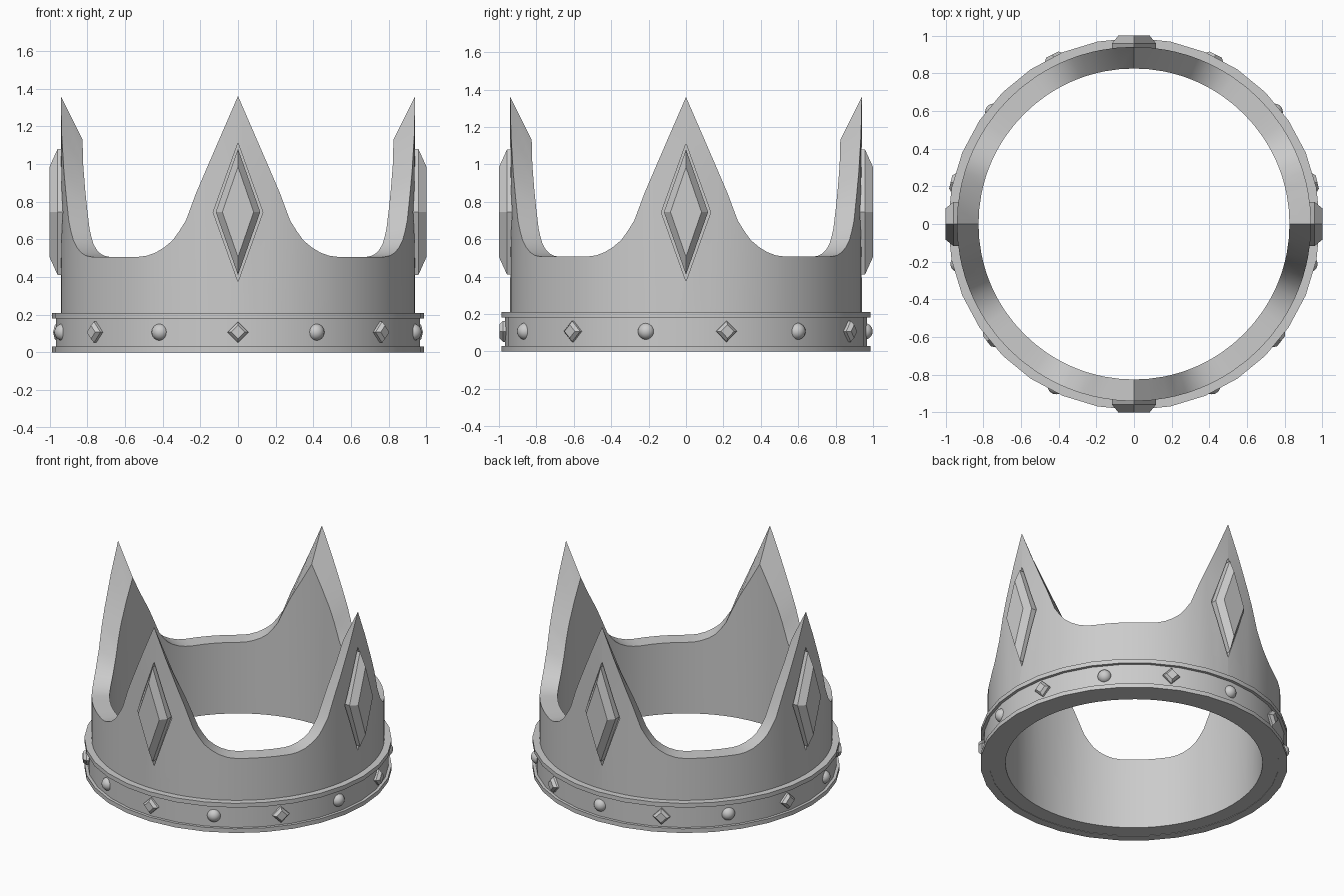
import bpy, bmesh, math
from mathutils import Matrix, Vector

if "Cube" in bpy.data.objects:
    bpy.data.objects.remove(bpy.data.objects["Cube"])

R_OUT, R_IN = 0.94, 0.825


def finish(name, bm, angle=None):
    bmesh.ops.recalc_face_normals(bm, faces=bm.faces[:])
    me = bpy.data.meshes.new(name)
    bm.to_mesh(me)
    bm.free()
    ob = bpy.data.objects.new(name, me)
    bpy.context.collection.objects.link(ob)
    if angle:
        bpy.ops.object.select_all(action='DESELECT')
        bpy.context.view_layer.objects.active = ob
        ob.select_set(True)
        bpy.ops.object.shade_smooth_by_angle(angle=math.radians(angle))
    return ob


def revolve(columns, bm):
    """Join a closed ring of closed cross-sections with quads."""
    rings = [[bm.verts.new(p) for p in col] for col in columns]
    n = len(rings)
    for i, a in enumerate(rings):
        b = rings[(i + 1) % n]
        for j in range(len(a)):
            k = (j + 1) % len(a)
            bm.faces.new((a[j], b[j], b[k], a[k]))


def polar(r, a, z):
    return (r * math.sin(a), -r * math.cos(a), z)


def rhombus_gem(bm, layers, zc, angle):
    """Stack of rhombi (radius, half width, half height) facing outwards."""
    rot = Matrix.Rotation(angle, 4, 'Z')
    loops = []
    for r, w, h in layers:
        pts = [(w, -r, zc), (0, -r, zc + h), (-w, -r, zc), (0, -r, zc - h)]
        loops.append([bm.verts.new(rot @ Vector(p)) for p in pts])
    for a, b in zip(loops, loops[1:]):
        for j in range(4):
            k = (j + 1) % 4
            bm.faces.new((a[j], a[k], b[k], b[j]))
    bm.faces.new(loops[0][::-1])
    bm.faces.new(loops[-1])


# Crown wall: one eighth of the edge as (degrees, outer z, inner z)
edge = [(0, 1.36, 1.13), (5.3, 1.16, 0.995), (10.7, 0.957, 0.86), (13.7, 0.845, 0.77),
        (17.1, 0.70, 0.66), (19.3, 0.645, 0.615), (21.6, 0.595, 0.575), (24.6, 0.557, 0.545),
        (27.6, 0.53, 0.525), (30.8, 0.513, 0.512), (34.1, 0.507, 0.507),
        (39.5, 0.507, 0.507), (45, 0.507, 0.507)]
quarter = edge + [(90 - a, o, i) for a, o, i in edge[-2:0:-1]]
cols = []
for q in range(4):
    for a, zo, zi in quarter:
        t = math.radians(a + 90 * q)
        cols.append([polar(R_OUT, t, 0.003), polar(R_OUT, t, zo),
                     polar(R_IN, t, zi), polar(R_IN, t, 0.003)])
bm = bmesh.new()
revolve(cols, bm)
wall = finish("crown_wall", bm)

# Rhombus recesses cut into the four points
bm = bmesh.new()
for q in range(4):
    rhombus_gem(bm, [(0.915, 0.132, 0.368), (1.1, 0.132, 0.368)], 0.743, q * math.pi / 2)
cutter = finish("recess_cutter", bm)
cutter.hide_render = True
cutter.hide_set(True)
mod = wall.modifiers.new("recesses", 'BOOLEAN')
mod.operation = 'DIFFERENCE'
mod.solver = 'EXACT'
mod.object = cutter
bpy.context.view_layer.objects.active = wall
wall.select_set(True)
bpy.ops.object.modifier_apply(modifier=mod.name)
bpy.data.objects.remove(cutter)
bpy.ops.object.shade_smooth_by_angle(angle=math.radians(30))

# Base band with raised lips
profile = [(0.93, 0), (0.987, 0), (0.987, 0.03), (0.967, 0.03),
           (0.967, 0.18), (0.987, 0.18), (0.987, 0.21), (0.93, 0.21)]
N = 32
bm = bmesh.new()
revolve([[polar(r, 2 * math.pi * i / N, z) for r, z in profile] for i in range(N)], bm)
finish("base_band", bm, 30)

# Large gems in the points
for q in range(4):
    bm = bmesh.new()
    rhombus_gem(bm, [(0.91, 0.118, 0.335), (0.957, 0.118, 0.335), (1.0, 0.083, 0.24)],
                0.745, q * math.pi / 2)
    finish(f"large_gem_{q + 1}", bm)

# Fourteen band studs, alternating cut gems and round beads
for i in range(14):
    a = 2 * math.pi * i / 14
    bm = bmesh.new()
    if i % 2 == 0:
        rhombus_gem(bm, [(0.94, 0.056, 0.056), (0.978, 0.056, 0.056), (0.998, 0.036, 0.036)],
                    0.107, a)
        finish(f"band_gem_{i + 1}", bm)
    else:
        bmesh.ops.create_uvsphere(bm, u_segments=20, v_segments=12, radius=0.045,
                                  matrix=Matrix.Translation(polar(0.953, a, 0.107)))
        finish(f"band_bead_{i + 1}", bm, 40)
